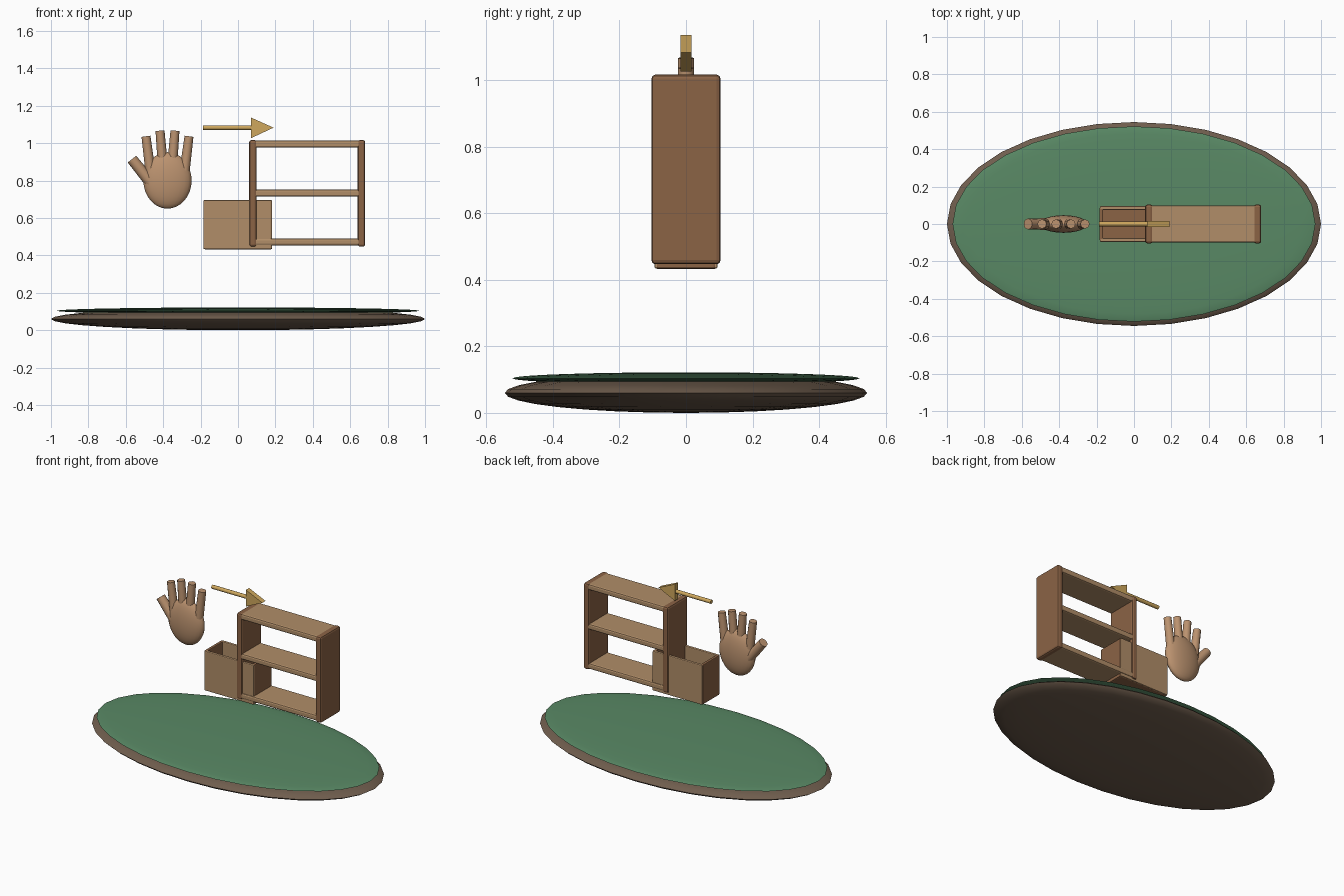
import bpy, bmesh, math
from mathutils import Vector

if "Cube" in bpy.data.objects:
    bpy.data.objects.remove(bpy.data.objects["Cube"])


def material(name, rgb):
    m = bpy.data.materials.new(name)
    m.diffuse_color = (*rgb, 1)
    m.use_nodes = True
    m.node_tree.nodes["Principled BSDF"].inputs["Base Color"].default_value = m.diffuse_color
    return m


EARTH = material("earth", (0.16, 0.11, 0.075))
GREEN = material("green", (0.10, 0.25, 0.13))
TAN = material("tan_wood", (0.44, 0.27, 0.14))
BROWN = material("brown_wood", (0.26, 0.125, 0.06))
SKIN = material("skin", (0.50, 0.29, 0.16))
GOLD = material("gold", (0.62, 0.39, 0.11))


def finish(name, mat, smooth=True):
    ob = bpy.context.object
    ob.name = name
    ob.data.materials.append(mat)
    if smooth:
        bpy.ops.object.shade_smooth_by_angle(angle=math.radians(40))
    return ob


def ellipsoid(name, loc, radii, mat, seg=32, rings=16):
    bpy.ops.mesh.primitive_uv_sphere_add(segments=seg, ring_count=rings, radius=1, location=loc)
    bpy.context.object.scale = radii
    bpy.ops.object.transform_apply(location=False, rotation=False, scale=True)
    return finish(name, mat)


def box(name, lo, hi, mat, bevel=0.01):
    lo, hi = Vector(lo), Vector(hi)
    bpy.ops.mesh.primitive_cube_add(size=1, location=(lo + hi) / 2)
    bpy.context.object.scale = hi - lo
    bpy.ops.object.transform_apply(location=False, rotation=False, scale=True)
    ob = finish(name, mat, False)
    b = ob.modifiers.new("bevel", "BEVEL")
    b.width, b.segments = bevel, 2
    return ob


def rod(name, start, end, r1, r2, mat, sides=12):
    a, b = Vector(start), Vector(end)
    bpy.ops.mesh.primitive_cone_add(vertices=sides, radius1=r1, radius2=r2,
                                    depth=(b - a).length, location=(a + b) / 2)
    bpy.context.object.rotation_euler = (b - a).to_track_quat('Z', 'Y').to_euler()
    return finish(name, mat)


# Oval base
ellipsoid("base_earth", (0, 0, 0.06), (1.0, 0.545, 0.06), EARTH)
ellipsoid("base_green", (0, 0, 0.104), (0.97, 0.522, 0.018), GREEN)

# Open shelf unit
for side, x in (("left", 0.08), ("right", 0.66)):
    box(f"shelf_side_{side}", (x - 0.02, -0.104, 0.447), (x + 0.02, 0.104, 1.017), BROWN, 0.012)
for i, z in enumerate((0.472, 0.733, 0.995)):
    box(f"shelf_board_{i + 1}", (0.085, -0.1, z - 0.019), (0.655, 0.1, z + 0.019), TAN, 0.01)

# Open-topped bin
box("bin_floor", (-0.18, -0.09, 0.432), (0.18, 0.09, 0.457), BROWN, 0.006)
for side, s in (("front", -1), ("back", 1)):
    y = 0.085 * s
    box(f"bin_wall_{side}", (-0.183, y - 0.01, 0.434), (0.18, y + 0.01, 0.696), TAN, 0.005)
for side, x in (("left", -0.175), ("right", 0.172)):
    box(f"bin_wall_{side}", (x - 0.01, -0.088, 0.434), (x + 0.01, 0.088, 0.696), BROWN, 0.005)

# Open hand: palm, mirrored finger pairs and thumb
CX = -0.377
ellipsoid("palm", (CX, 0, 0.801), (0.129, 0.047, 0.151), SKIN, 24, 16)
for s in (-1, 1):
    tag = "left" if s < 0 else "right"
    rod(f"outer_finger_{tag}", (CX + 0.092 * s, 0, 0.855), (CX + 0.115 * s, 0, 1.037),
        0.027, 0.024, SKIN)
    rod(f"inner_finger_{tag}", (CX + 0.025 * s, 0, 0.88), (CX + 0.04 * s, 0, 1.067),
        0.027, 0.024, SKIN)
rod("thumb", (-0.455, 0, 0.775), (-0.567, 0, 0.915), 0.032, 0.029, SKIN)

# Arrow: round shaft and flat triangular head
rod("arrow_shaft", (-0.188, 0, 1.083), (0.08, 0, 1.083), 0.0125, 0.0125, GOLD)
bm = bmesh.new()
face = bm.faces.new([bm.verts.new(p) for p in
                     ((0.07, -0.017, 1.027), (0.19, -0.017, 1.083), (0.07, -0.017, 1.137))])
ext = bmesh.ops.extrude_face_region(bm, geom=[face])
bmesh.ops.translate(bm, vec=(0, 0.034, 0),
                    verts=[v for v in ext["geom"] if isinstance(v, bmesh.types.BMVert)])
bmesh.ops.recalc_face_normals(bm, faces=bm.faces)
mesh = bpy.data.meshes.new("arrow_head")
bm.to_mesh(mesh)
bm.free()
head = bpy.data.objects.new("arrow_head", mesh)
mesh.materials.append(GOLD)
bpy.context.collection.objects.link(head)
